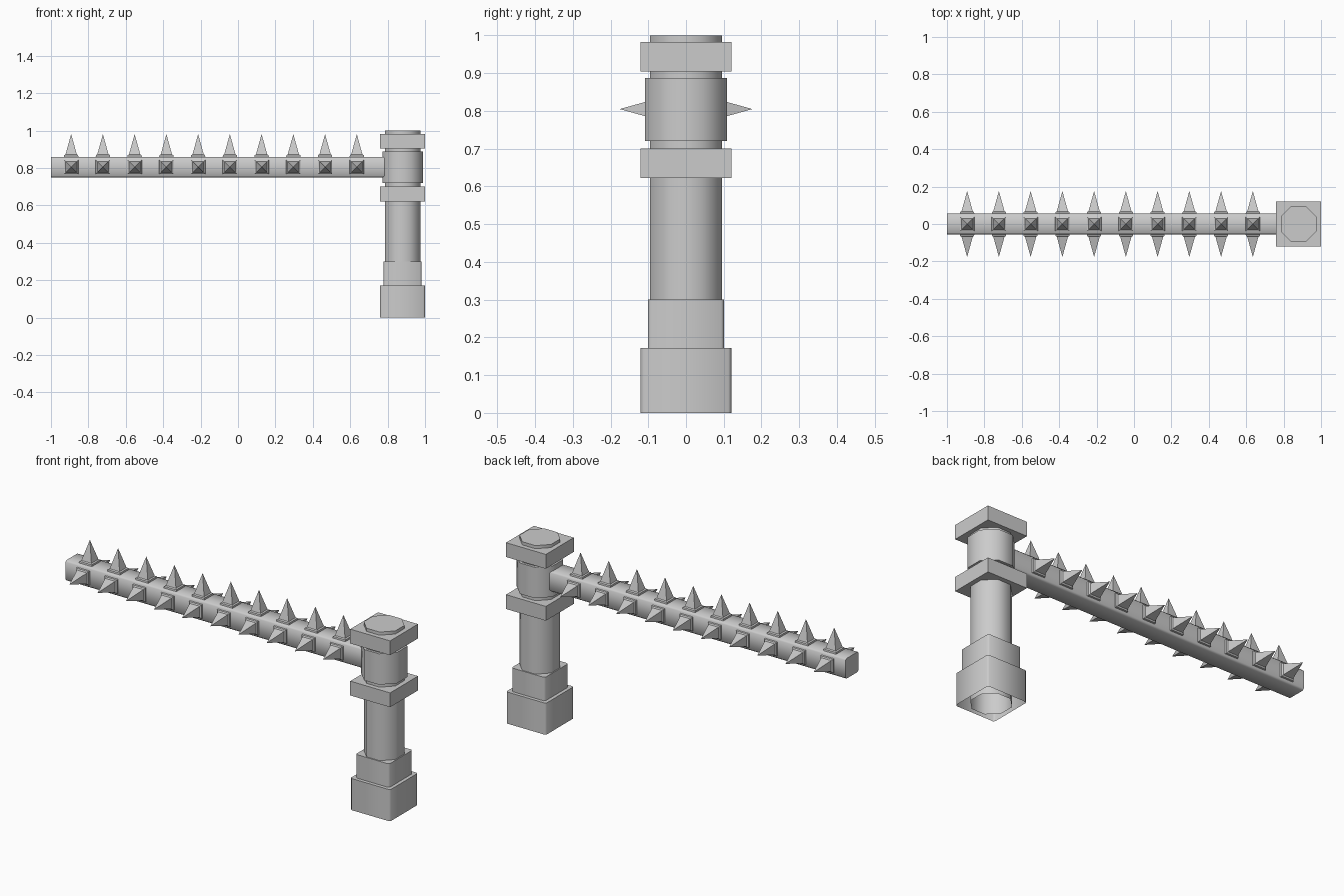
import bpy, bmesh, math
from mathutils import Matrix

if "Cube" in bpy.data.objects:
    bpy.data.objects.remove(bpy.data.objects["Cube"])

PX = 0.88      # post axis x
BZ = 0.805     # beam axis z


def finish(name, bm, smooth=None):
    bmesh.ops.recalc_face_normals(bm, faces=bm.faces)
    me = bpy.data.meshes.new(name)
    bm.to_mesh(me)
    bm.free()
    ob = bpy.data.objects.new(name, me)
    bpy.context.collection.objects.link(ob)
    if smooth:
        bpy.ops.object.select_all(action='DESELECT')
        ob.select_set(True)
        bpy.context.view_layer.objects.active = ob
        bpy.ops.object.shade_smooth_by_angle(angle=math.radians(smooth))
    return ob


def drop_bottom(bm):
    bm.normal_update()
    low = [f for f in bm.faces if f.normal.z < -0.9]
    bmesh.ops.delete(bm, geom=low, context='FACES')


def block(name, x0, x1, half_y, z0, z1, bevel=0.0, axis=2, open_bottom=False):
    """Box with optional chamfer on the edges parallel to one axis."""
    bm = bmesh.new()
    bmesh.ops.create_cube(bm, size=1)
    bmesh.ops.scale(bm, vec=(x1 - x0, 2 * half_y, z1 - z0), verts=bm.verts)
    bmesh.ops.translate(bm, vec=((x0 + x1) / 2, 0, (z0 + z1) / 2), verts=bm.verts)
    if bevel:
        edges = [e for e in bm.edges
                 if abs((e.verts[0].co - e.verts[1].co).normalized()[axis]) > 0.9]
        bmesh.ops.bevel(bm, geom=edges, offset=bevel, segments=1, affect='EDGES')
    ob_smooth = 50 if bevel else None
    if open_bottom:
        bmesh.ops.recalc_face_normals(bm, faces=bm.faces)
        drop_bottom(bm)
    return finish(name, bm, ob_smooth)


def octagon(name, flat_r, z0, z1, open_bottom=False):
    """Eight-sided column with flats facing the axes."""
    r = flat_r / math.cos(math.pi / 8)
    bm = bmesh.new()
    bmesh.ops.create_cone(bm, cap_ends=True, segments=8, radius1=r, radius2=r, depth=z1 - z0)
    ang = 0 if max(v.co.x for v in bm.verts) < r - 1e-4 else math.pi / 8
    bmesh.ops.rotate(bm, matrix=Matrix.Rotation(ang, 3, 'Z'), verts=bm.verts)
    bmesh.ops.translate(bm, vec=(PX, 0, (z0 + z1) / 2), verts=bm.verts)
    if open_bottom:
        drop_bottom(bm)
    return finish(name, bm, 50)


# Post: hollow stepped base, shaft, collars and turning sleeve
block("post_base", PX - 0.12, PX + 0.12, 0.12, 0, 0.172, 0.008, open_bottom=True)
block("post_plinth", PX - 0.101, PX + 0.101, 0.101, 0.17, 0.30, 0.008, open_bottom=True)
octagon("post_shaft", 0.095, 0, 1.0, open_bottom=True)
block("lower_collar", PX - 0.12, PX + 0.12, 0.12, 0.622, 0.70)
octagon("sleeve", 0.108, 0.72, 0.888)
block("upper_collar", PX - 0.12, PX + 0.12, 0.12, 0.905, 0.983)

# Barrier beam
block("beam", -1.0, PX - 0.09, 0.055, BZ - 0.055, BZ + 0.055, 0.008, axis=0)


# Spikes: square seat with a pyramid, on the top and both sides
def add_spike(bm, x, angle):
    place = Matrix.Translation((x, 0, BZ)) @ Matrix.Rotation(angle, 4, 'X')
    rings = []
    for half, h in ((0.039, 0.05), (0.037, 0.064), (0.030, 0.068)):
        rings.append([bm.verts.new(place @ Matrix.Translation((sx * half, sy * half, h)).translation)
                      for sx, sy in ((-1, -1), (1, -1), (1, 1), (-1, 1))])
    tip = bm.verts.new(place @ Matrix.Translation((0, 0, 0.176)).translation)
    bm.faces.new(rings[0][::-1])
    for i in range(4):
        j = (i + 1) % 4
        for a, b in zip(rings, rings[1:]):
            bm.faces.new((a[i], a[j], b[j], b[i]))
        bm.faces.new((rings[-1][i], rings[-1][j], tip))


for name, angle in (("top_spikes", 0), ("front_spikes", math.pi / 2), ("back_spikes", -math.pi / 2)):
    bm = bmesh.new()
    for k in range(10):
        add_spike(bm, -0.892 + k * 0.1697, angle)
    finish(name, bm)
